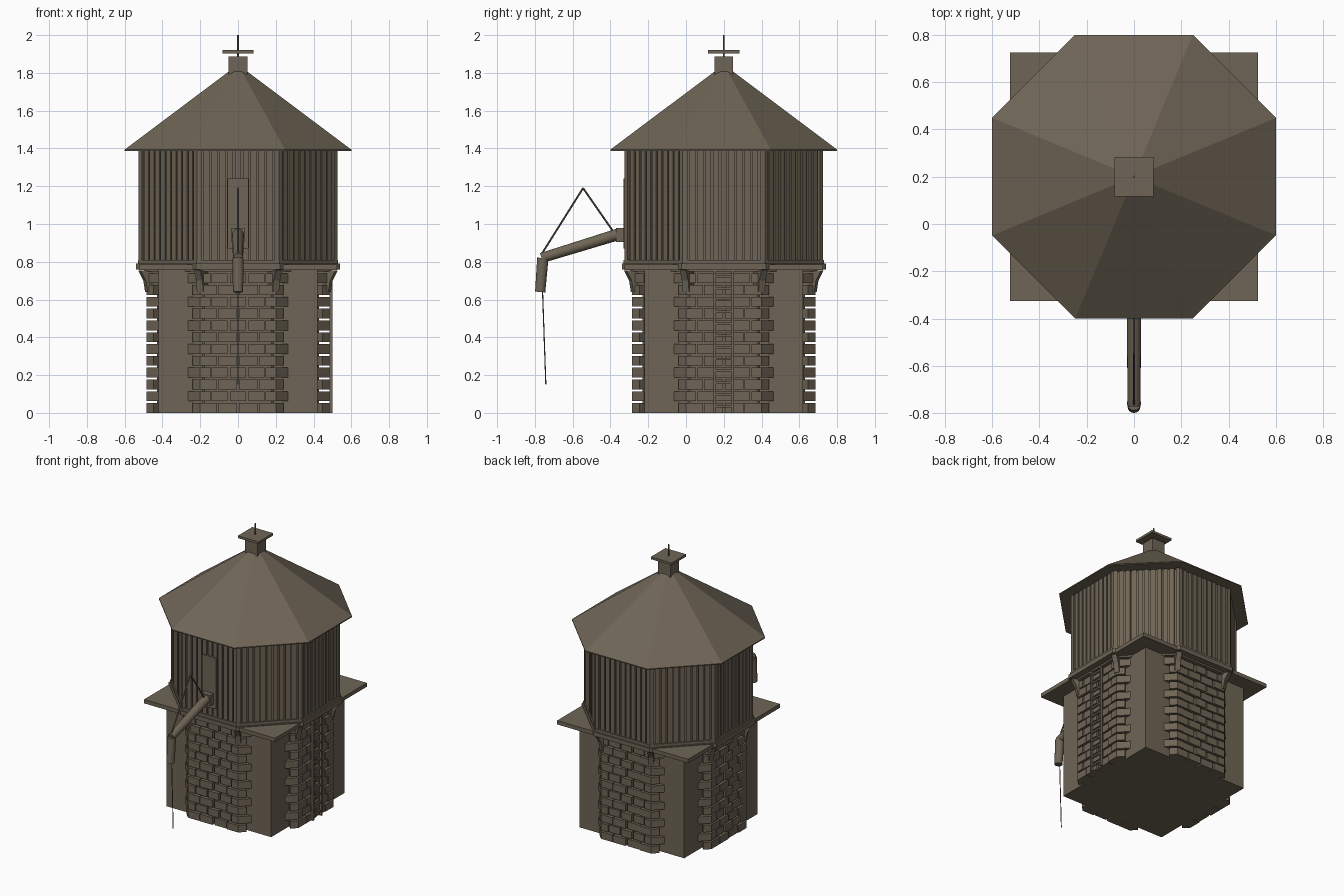
import bpy, bmesh, math
from mathutils import Vector

if "Cube" in bpy.data.objects:
    bpy.data.objects.remove(bpy.data.objects["Cube"])

CY = 0.2                       # tower axis sits behind the origin
T = math.tan(math.pi / 8)      # half side of an octagon with apothem 1

wood = bpy.data.materials.new("weathered brown")
wood.diffuse_color = (0.158, 0.130, 0.092, 1)
wood.use_nodes = True
wood.node_tree.nodes["Principled BSDF"].inputs["Base Color"].default_value = wood.diffuse_color


def finish(bm, name, smooth=False):
    bmesh.ops.recalc_face_normals(bm, faces=bm.faces)
    me = bpy.data.meshes.new(name)
    bm.to_mesh(me)
    bm.free()
    me.materials.append(wood)
    ob = bpy.data.objects.new(name, me)
    bpy.context.collection.objects.link(ob)
    if smooth:
        bpy.context.view_layer.objects.active = ob
        ob.select_set(True)
        bpy.ops.object.shade_smooth_by_angle(angle=math.radians(35))
        ob.select_set(False)
    return ob


def loft(bm, bottom, top):
    """Closed solid between two matching loops."""
    a = [bm.verts.new(p) for p in bottom]
    b = [bm.verts.new(p) for p in top]
    n = len(a)
    bm.faces.new(a[::-1])
    bm.faces.new(b)
    for i in range(n):
        bm.faces.new((a[i], a[(i + 1) % n], b[(i + 1) % n], b[i]))


def prism(bm, pts, z0, z1):
    loft(bm, [(x, y, z0) for x, y in pts], [(x, y, z1) for x, y in pts])


def box(bm, x0, x1, y0, y1, z0, z1):
    prism(bm, [(x0, y0), (x1, y0), (x1, y1), (x0, y1)], z0, z1)


def on_side(k, u, d):
    """Point on octagon side k: u along the side, d out from the axis."""
    a = k * math.pi / 4 - math.pi / 2
    c, s = math.cos(a), math.sin(a)
    return (c * d - s * u, CY + s * d + c * u)


def octagon(ap):
    return [on_side(k, -ap * T, ap) for k in range(8)]


def ring(ap, z):
    return [(x, y, z) for x, y in octagon(ap)]


def tube(bm, p, q, r, r2=None, n=12):
    p, q = Vector(p), Vector(q)
    d = (q - p).normalized()
    e = d.cross(Vector((1, 0, 0)) if abs(d.x) < 0.9 else Vector((0, 1, 0))).normalized()
    f = d.cross(e)
    dirs = [e * math.cos(2 * math.pi * i / n) + f * math.sin(2 * math.pi * i / n) for i in range(n)]
    loft(bm, [p + v * r for v in dirs], [q + v * (r2 or r) for v in dirs])


# Masonry core
CORE, FACE = 0.43, 0.485
bm = bmesh.new()
prism(bm, octagon(CORE), 0, 0.76)
finish(bm, "stone_core")

# Stone courses: wrapped corner stones, plus field stones on the four straight sides
bm = bmesh.new()
ROWS, PITCH, GAP = 12, 0.0625, 0.006
for row in range(ROWS):
    z0, z1 = row * PITCH, (row + 1) * PITCH - 0.011
    for k in range(8):
        ends = 0.055 if (row + k) % 2 else 0.09
        inner = FACE * T - ends
        for s in (-1, 1):
            prism(bm, [on_side(k, s * inner, CORE - 0.01), on_side(k, s * inner, FACE),
                       on_side(k, s * FACE * T, FACE), on_side(k, s * CORE * T, CORE - 0.01)], z0, z1)
        if k % 2 == 0:
            n = 3 if ends < 0.06 else 2
            w = 2 * inner / n
            for i in range(n):
                u0, u1 = -inner + i * w + GAP, -inner + (i + 1) * w - GAP
                d = FACE - 0.006 * ((i + row) % 2)
                prism(bm, [on_side(k, u0, CORE - 0.01), on_side(k, u0, d),
                           on_side(k, u1, d), on_side(k, u1, CORE - 0.01)], z0, z1)
finish(bm, "stone_courses")

# Square corner piers and the corner decks above them
piers, decks = bmesh.new(), bmesh.new()
for sx in (-1, 1):
    for sy in (-1, 1):
        def corner(h, c):
            return [(sx * h, CY + sy * h), (sx * h, CY + sy * c), (sx * c, CY + sy * h)]
        prism(piers, corner(0.42, 0.18), 0, 0.76)
        prism(decks, corner(0.525, 0.2), 0.757, 0.785)
finish(piers, "corner_piers")
finish(decks, "corner_decks")

# Ledge under the tank, with a lower plate and an upper trim band
bm = bmesh.new()
prism(bm, octagon(0.495), 0.748, 0.76)
prism(bm, octagon(0.54), 0.76, 0.79)
prism(bm, octagon(0.53), 0.79, 0.81)
finish(bm, "tank_ledge")

# Brackets at the eight corners
bm = bmesh.new()
for k in range(8):
    a = k * math.pi / 4 + math.pi / 8
    c, s = math.cos(a), math.sin(a)
    prof = [(0.45, 0.64), (0.525, 0.64), (0.535, 0.70), (0.565, 0.755), (0.45, 0.755)]
    loft(bm, *[[(c * r - s * t, CY + s * r + c * t, z) for r, z in prof] for t in (-0.018, 0.018)])
finish(bm, "ledge_brackets")

# Tank wall
bm = bmesh.new()
prism(bm, octagon(0.51), 0.79, 1.39)
finish(bm, "tank_wall")

# Vertical boards and corner posts
boards, posts = bmesh.new(), bmesh.new()
N = 9
for k in range(8):
    half = 0.51 * T
    pitch = 2 * (half - 0.025) / N
    for i in range(N):
        u = -half + 0.025 + (i + 0.5) * pitch
        prism(boards, [on_side(k, u - 0.016, 0.5), on_side(k, u + 0.016, 0.5),
                       on_side(k, u + 0.016, 0.522), on_side(k, u - 0.016, 0.522)], 0.8, 1.39)
    for s in (-1, 1):
        prism(posts, [on_side(k, s * (half - 0.018), 0.5), on_side(k, s * (half - 0.018), 0.526),
                      on_side(k, s * 0.526 * T, 0.526), on_side(k, s * 0.5 * T, 0.5)], 0.8, 1.39)
finish(boards, "wall_boards")
finish(posts, "corner_posts")

# Roof
bm = bmesh.new()
loft(bm, ring(0.6, 1.387), ring(0.6, 1.394))
loft(bm, ring(0.6, 1.394), ring(0.045, 1.81))
finish(bm, "roof")

# Roof vent, cap and finial
bm = bmesh.new()
box(bm, -0.05, 0.05, CY - 0.05, CY + 0.05, 1.78, 1.888)
finish(bm, "roof_vent")
bm = bmesh.new()
box(bm, -0.083, 0.083, CY - 0.083, CY + 0.083, 1.903, 1.92)
finish(bm, "vent_cap")
bm = bmesh.new()
tube(bm, (0, CY, 1.88), (0, CY, 2.0), 0.005, n=8)
finish(bm, "finial")

# Ladder on the right side
bm = bmesh.new()
for y in (CY - 0.048, CY + 0.048):
    box(bm, 0.484, 0.5, y - 0.007, y + 0.007, 0, 0.755)
for i in range(12):
    z = 0.035 + i * PITCH
    box(bm, 0.487, 0.497, CY - 0.048, CY + 0.048, z - 0.006, z + 0.006)
finish(bm, "ladder")

# Spout: backing plate, hub, arm and nozzle
bm = bmesh.new()
box(bm, -0.055, 0.055, -0.331, -0.31, 0.87, 1.24)
finish(bm, "spout_plate")
bm = bmesh.new()
box(bm, -0.035, 0.035, -0.37, -0.325, 0.905, 0.98)
finish(bm, "spout_hub")
bm = bmesh.new()
tube(bm, (0, -0.36, 0.945), (0, -0.765, 0.82), 0.031, 0.027, 16)
finish(bm, "spout_arm", True)
bm = bmesh.new()
tube(bm, (0, -0.758, 0.82), (0, -0.772, 0.64), 0.03, 0.027, 16)
finish(bm, "spout_nozzle", True)

# Support rods and pull chain
bm = bmesh.new()
peak = (0, -0.545, 1.19)
tube(bm, (0, -0.765, 0.84), peak, 0.005, n=8)
tube(bm, peak, (0, -0.385, 0.96), 0.005, n=8)
finish(bm, "support_rods")
bm = bmesh.new()
tube(bm, (0, -0.76, 0.66), (0, -0.742, 0.15), 0.003, n=6)
finish(bm, "pull_chain")
